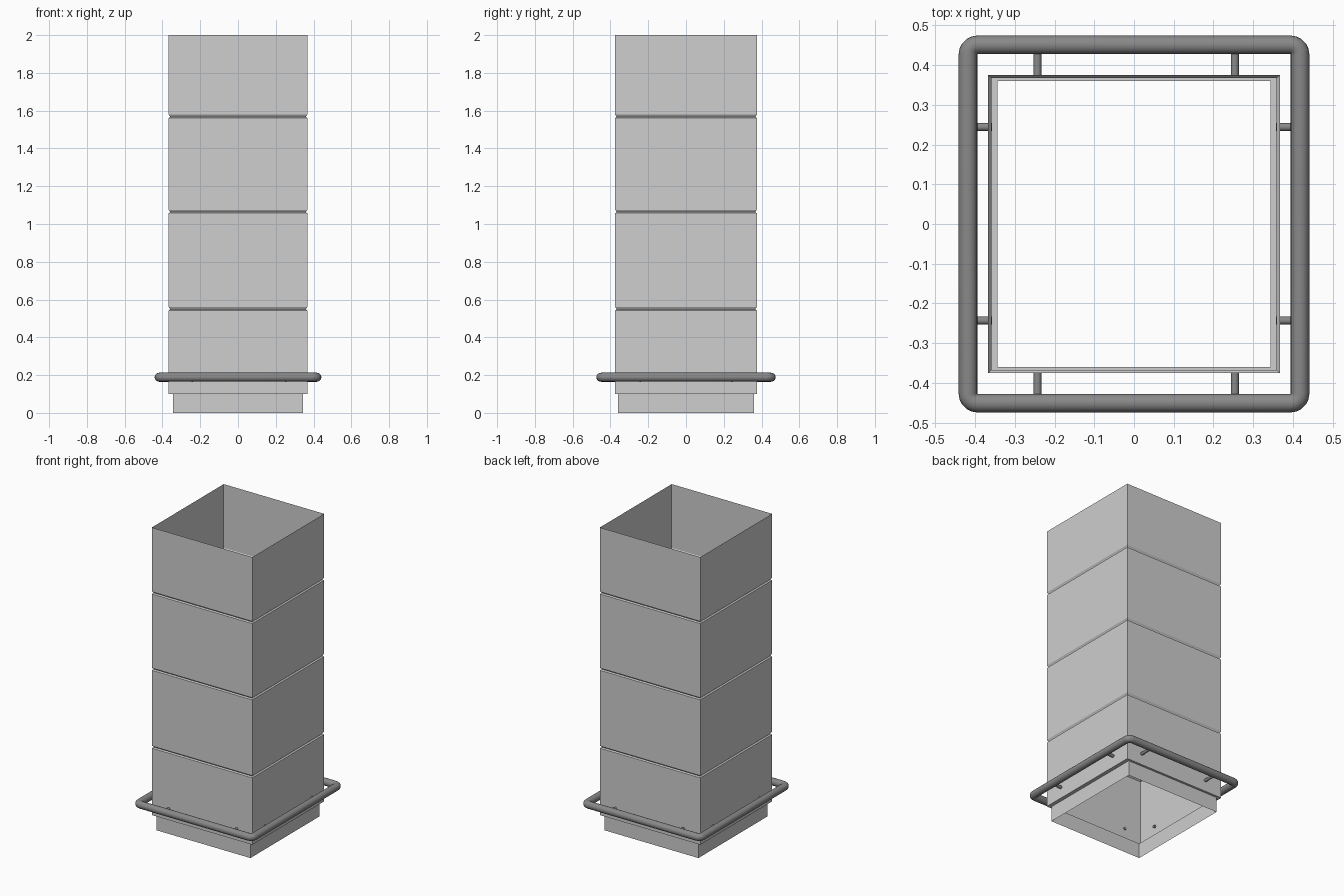
import bpy, bmesh, math
from mathutils import Vector

if "Cube" in bpy.data.objects:
    bpy.data.objects.remove(bpy.data.objects["Cube"])


def material(name, v):
    m = bpy.data.materials.new(name)
    m.diffuse_color = (v, v, v, 1)
    m.use_nodes = True
    m.node_tree.nodes["Principled BSDF"].inputs["Base Color"].default_value = m.diffuse_color
    return m


light = material("light_grey_sheet", 0.62)
dark = material("dark_grey_steel", 0.25)


def finish(name, bm, mat, smooth=False):
    me = bpy.data.meshes.new(name)
    bm.to_mesh(me)
    bm.free()
    me.materials.append(mat)
    for p in me.polygons:
        p.use_smooth = smooth
    ob = bpy.data.objects.new(name, me)
    bpy.context.collection.objects.link(ob)
    if smooth:
        bpy.ops.object.select_all(action='DESELECT')
        bpy.context.view_layer.objects.active = ob
        ob.select_set(True)
        bpy.ops.object.shade_smooth_by_angle(angle=math.radians(40))
    return ob


# Open rectangular duct: inset collar, step, then walls with V grooves
HX, HY = 0.367, 0.375
profile = [(0.024, 0.0, 0.015), (0.024, 0.1, 0.015), (0, 0.1, 0)]
for z in (0.552, 1.067, 1.571):
    profile += [(0, z - 0.010, 0), (0.008, z - 0.004, 0.008), (0, z + 0.008, 0)]
profile.append((0, 2.0, 0))

bm = bmesh.new()
prev = None
for dx, z, dy in profile:
    x, y = HX - dx, HY - dy
    loop = [bm.verts.new((sx * x, sy * y, z))
            for sx, sy in ((-1, -1), (1, -1), (1, 1), (-1, 1))]
    if prev:
        for i in range(4):
            j = (i + 1) % 4
            bm.faces.new((prev[i], prev[j], loop[j], loop[i]))
    prev = loop
finish("duct_shell", bm, light)

# Round rail around the base: circle swept round a filleted rectangle
RX, RY, RZ, R, FIL = 0.418, 0.451, 0.189, 0.0235, 0.024
SIDES, STEPS = 20, 5
bm = bmesh.new()
rings = []
for k, (sx, sy) in enumerate(((1, 1), (-1, 1), (-1, -1), (1, -1))):
    for s in range(STEPS + 1):
        a = math.radians(90 * (k + s / STEPS))
        out = Vector((math.cos(a), math.sin(a), 0))
        c = Vector((sx * (RX - FIL), sy * (RY - FIL), RZ)) + out * FIL
        rings.append([bm.verts.new(c + out * R * math.cos(t) + Vector((0, 0, R * math.sin(t))))
                      for t in (2 * math.pi * i / SIDES for i in range(SIDES))])
for n, a in enumerate(rings):
    b = rings[(n + 1) % len(rings)]
    for i in range(SIDES):
        j = (i + 1) % SIDES
        bm.faces.new((a[i], b[i], b[j], a[j]))
bmesh.ops.recalc_face_normals(bm, faces=bm.faces)
finish("base_rail", bm, dark, True)


# Short pegs joining the rail to the duct
def peg(name, start, end, r=0.01):
    a, b = Vector(start), Vector(end)
    bm = bmesh.new()
    bmesh.ops.create_cone(bm, cap_ends=True, segments=16, radius1=r, radius2=r,
                          depth=(b - a).length)
    q = (b - a).to_track_quat('Z', 'Y')
    for v in bm.verts:
        v.co = q @ v.co + (a + b) / 2
    finish(name, bm, dark, True)


PZ = 0.174
for s, side in ((-1, "low"), (1, "high")):
    for i, y in enumerate((-0.243, 0.244)):
        peg(f"x_peg_{side}_{i}", (s * RX, y, PZ), (s * 0.358, y, PZ))
    for i, x in enumerate((-0.243, 0.254)):
        peg(f"y_peg_{side}_{i}", (x, s * RY, PZ), (x, s * 0.370, PZ))
